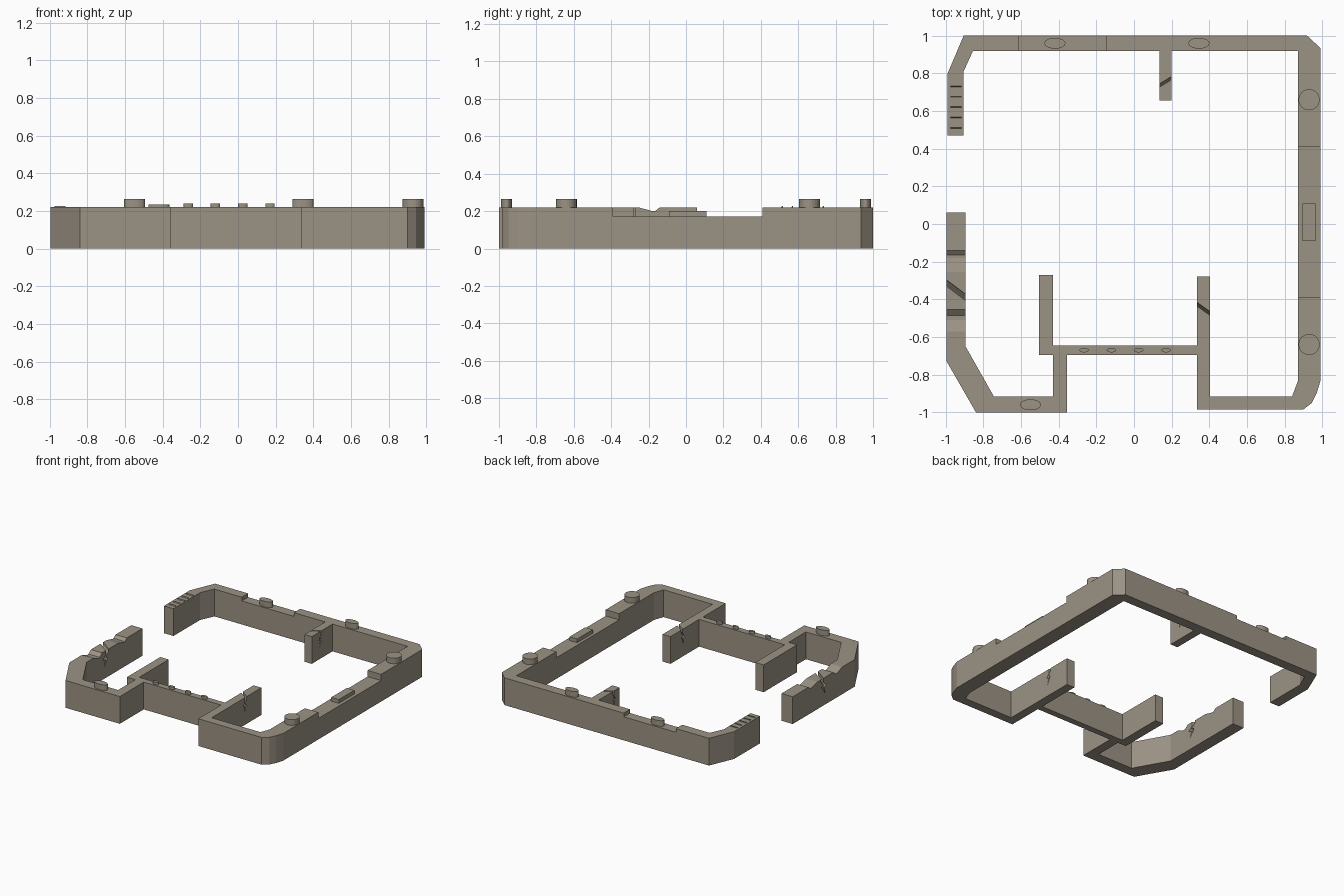
import bpy, bmesh, math

if "Cube" in bpy.data.objects:
    bpy.data.objects.remove(bpy.data.objects["Cube"])

stone = bpy.data.materials.new("warm_grey_stone")
stone.diffuse_color = (0.33, 0.29, 0.232, 1)
stone.use_nodes = True
stone.node_tree.nodes["Principled BSDF"].inputs["Base Color"].default_value = stone.diffuse_color
H = 0.22  # main wall height


def finish(name, bm):
    bmesh.ops.recalc_face_normals(bm, faces=bm.faces)
    me = bpy.data.meshes.new(name)
    bm.to_mesh(me)
    bm.free()
    me.materials.append(stone)
    ob = bpy.data.objects.new(name, me)
    bpy.context.collection.objects.link(ob)
    return ob


def prism(name, pts, lo, hi, axis="z", shear=0.0):
    """Extrude an (x, y) outline along z, or a (y, z) outline along x."""
    bm = bmesh.new()
    rings = []
    for h, s in ((lo, 0.0), (hi, shear)):
        if axis == "z":
            rings.append([bm.verts.new((a, b, h)) for a, b in pts])
        else:
            rings.append([bm.verts.new((h, a + s, b)) for a, b in pts])
    n = len(pts)
    for r in rings:
        bm.faces.new(r)
    for i in range(n):
        j = (i + 1) % n
        bm.faces.new((rings[0][i], rings[0][j], rings[1][j], rings[1][i]))
    return finish(name, bm)


def box(name, x0, x1, y0, y1, z0, z1):
    return prism(name, [(x0, y0), (x1, y0), (x1, y1), (x0, y1)], z0, z1)


def cap(name, x, y, rx, ry, z0, z1, n=24):
    pts = [(x + rx * math.cos(i * math.tau / n), y + ry * math.sin(i * math.tau / n))
           for i in range(n)]
    return prism(name, pts, z0, z1)


def cut(ob, cutter):
    mod = ob.modifiers.new("cut", "BOOLEAN")
    mod.operation = "DIFFERENCE"
    mod.solver = "EXACT"
    mod.object = cutter
    bpy.context.view_layer.objects.active = ob
    bpy.ops.object.modifier_apply(modifier=mod.name)
    bpy.data.objects.remove(cutter, do_unlink=True)


def crack(ob, x0, x1, y, shear, k):
    """Zigzag split through the top of a wall."""
    zig = [(0.0, 0.24), (-0.004, 0.20), (-0.035, 0.165), (-0.012, 0.155),
           (-0.05, 0.09), (-0.034, 0.145), (-0.062, 0.152), (-0.03, 0.185), (-0.03, 0.24)]
    s = shear / (x1 - x0) * 0.02
    cut(ob, prism("crack_cutter", [(y + k * a - s, z) for a, z in zig],
                  x0 - 0.02, x1 + 0.02, "x", shear + 2 * s))


# Long wall: left end, back, right side, front right corner and inner return
long_wall = prism("perimeter_wall", [
    (-0.99, 0.47), (-0.99, 0.80), (-0.905, 1.0), (0.92, 1.0), (0.99, 0.935),
    (0.99, -0.835), (0.97, -0.90), (0.945, -0.95), (0.90, -0.985), (0.335, -0.985),
    (0.335, -0.28), (0.405, -0.28), (0.405, -0.915), (0.84, -0.915), (0.87, -0.835),
    (0.87, 0.92), (-0.855, 0.92), (-0.905, 0.81), (-0.905, 0.47)], 0, H)
cut(long_wall, box("right_step", 0.8, 1.1, -0.39, 0.41, 0.17, 0.3))
cut(long_wall, box("back_step", -0.61, -0.145, 0.85, 1.1, 0.19, 0.3))
crack(long_wall, 0.335, 0.405, -0.415, -0.05, 0.7)

# Front left wall with angled corner and chipped top
corner = prism("front_left_wall", [
    (-0.995, 0.06), (-0.995, -0.73), (-0.84, -1.0), (-0.355, -1.0), (-0.355, -0.695),
    (-0.43, -0.695), (-0.43, -0.915), (-0.745, -0.915), (-0.895, -0.65), (-0.895, 0.06)], 0, H)
for a, b, c, d, z in ((-0.14, -0.165, -0.18, -0.255, 0.20), (-0.455, -0.485, -0.51, -0.57, 0.195)):
    cut(corner, prism("chip", [(a, 0.25), (a, H), (b, z), (c, z), (d, H), (d, 0.25)],
                      -1.1, -0.85, "x"))
crack(corner, -0.995, -0.895, -0.295, -0.075, 1.2)

# Inner walls
box("entry_wall", -0.43, 0.335, -0.695, -0.645, 0, H)
box("left_inner_wall", -0.505, -0.43, -0.695, -0.27, 0, H)
stub = box("back_inner_wall", 0.135, 0.20, 0.655, 0.92, 0, H)
crack(stub, 0.135, 0.20, 0.745, 0.04, 0.6)

# Round and oval caps on the wall tops
for i, y in enumerate((0.66, -0.64)):
    cap(f"right_cap_{i}", 0.93, y, 0.056, 0.056, H - 0.01, 0.265)
for i, (x, y, z) in enumerate(((-0.42, 0.96, 0.19), (0.345, 0.96, H), (-0.55, -0.96, H))):
    cap(f"oval_cap_{i}", x, y, 0.056, 0.029, z - 0.01, z + 0.045)
for i in range(4):
    cap(f"entry_stud_{i}", -0.265 + 0.145 * i, -0.67, 0.025, 0.012, H - 0.01, 0.24, 16)

# Flat block in the right step
box("right_block", 0.895, 0.963, -0.09, 0.11, 0.16, 0.20)

# Slanted slats on the left end
for i in range(5):
    y = 0.51 + 0.055 * i
    prism(f"slat_{i}", [(y - 0.008, 0.212), (y + 0.008, 0.212), (y + 0.008, 0.226), (y + 0.003, 0.226)],
          -0.975, -0.915, "x")
